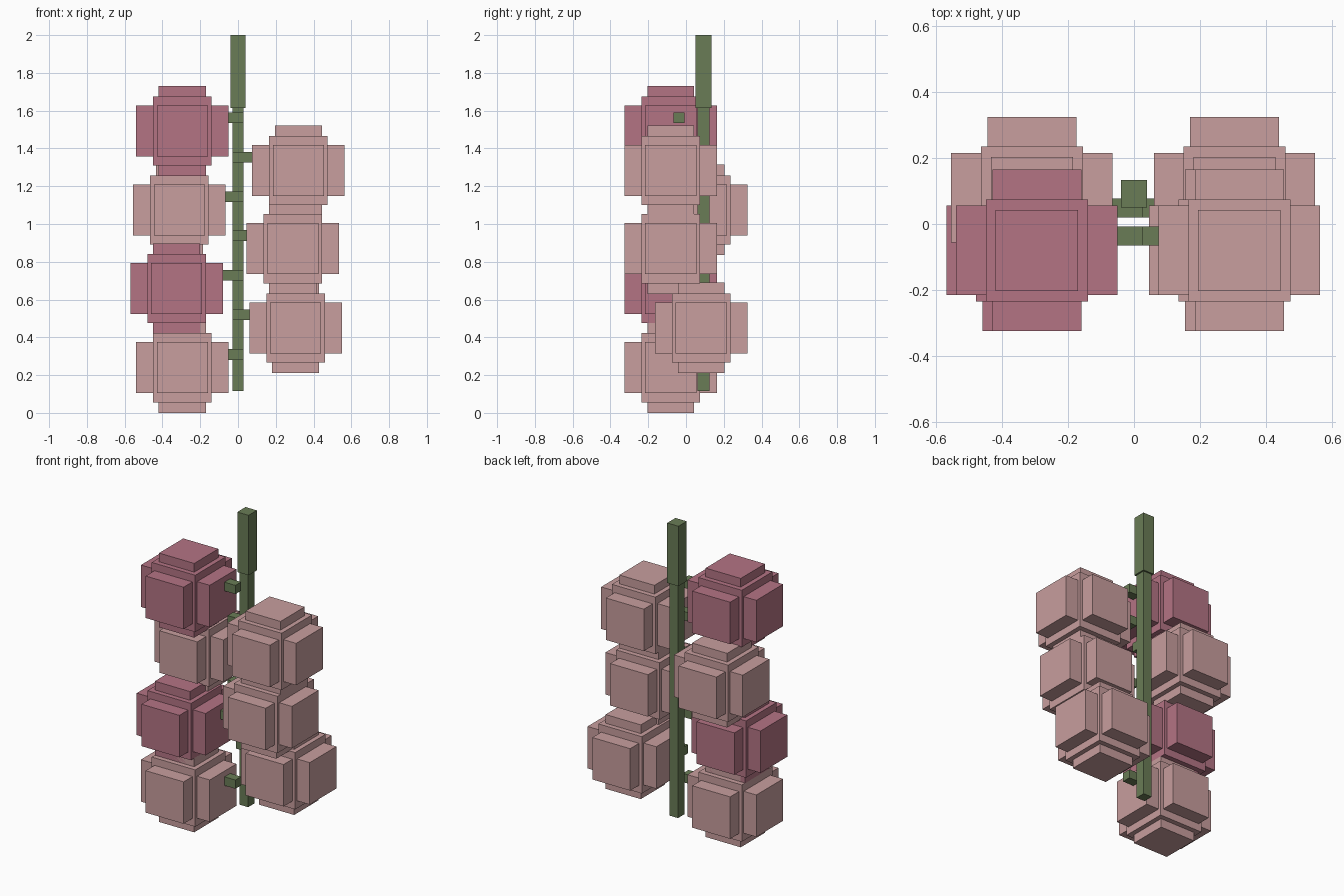
import bpy
import bmesh
from mathutils import Vector

if "Cube" in bpy.data.objects:
    bpy.data.objects.remove(bpy.data.objects["Cube"])


def material(name, rgb):
    m = bpy.data.materials.new(name)
    m.diffuse_color = (*rgb, 1)
    m.use_nodes = True
    m.node_tree.nodes["Principled BSDF"].inputs["Base Color"].default_value = m.diffuse_color
    return m


PINK = material("pale_pink", (0.578, 0.342, 0.342))
ROSE = material("dark_rose", (0.456, 0.174, 0.231))
GREEN = material("stem_green", (0.144, 0.202, 0.093))


def boxes(name, parts, mat):
    """One object made of boxes, each given as (centre, half sizes)."""
    bm = bmesh.new()
    for centre, half in parts:
        verts = bmesh.ops.create_cube(bm, size=2)["verts"]
        for v in verts:
            v.co = Vector(centre) + v.co * Vector(half)
    mesh = bpy.data.meshes.new(name)
    bm.to_mesh(mesh)
    bm.free()
    mesh.materials.append(mat)
    obj = bpy.data.objects.new(name, mesh)
    bpy.context.collection.objects.link(obj)


# Stem: thin stalk with a thicker top
boxes("stalk", [((0, 0.092, 0.865), (0.03, 0.032, 0.75))], GREEN)
boxes("stalk_top", [((0, 0.092, 1.807), (0.04, 0.042, 0.193))], GREEN)

# Berry shape: a core crossed by a bar along each axis
BERRY = [(0.155, 0.155, 0.183), (0.245, 0.136, 0.135),
         (0.135, 0.245, 0.135), (0.125, 0.123, 0.239)]

# Berries from top to bottom: x, y, z, colour
berries = [
    (-0.295, -0.08, 1.492, ROSE),
    (0.32, -0.08, 1.283, PINK),
    (-0.31, 0.08, 1.075, PINK),
    (0.29, -0.08, 0.869, PINK),
    (-0.325, -0.08, 0.659, ROSE),
    (0.305, 0.08, 0.45, PINK),
    (-0.295, -0.08, 0.239, PINK),
]

for i, (x, y, z, mat) in enumerate(berries, 1):
    boxes(f"berry_{i}", [((x, y, z), half) for half in BERRY], mat)
    # Short twig from the stalk into the side of the berry
    side = 1 if x > 0 else -1
    inner, outer = -0.028 * side, x - 0.235 * side
    twig_y = -0.037 if y < 0 else 0.049
    boxes(f"twig_{i}", [(((inner + outer) / 2, twig_y, z + 0.07),
                         (abs(outer - inner) / 2, 0.029, 0.028))], GREEN)
